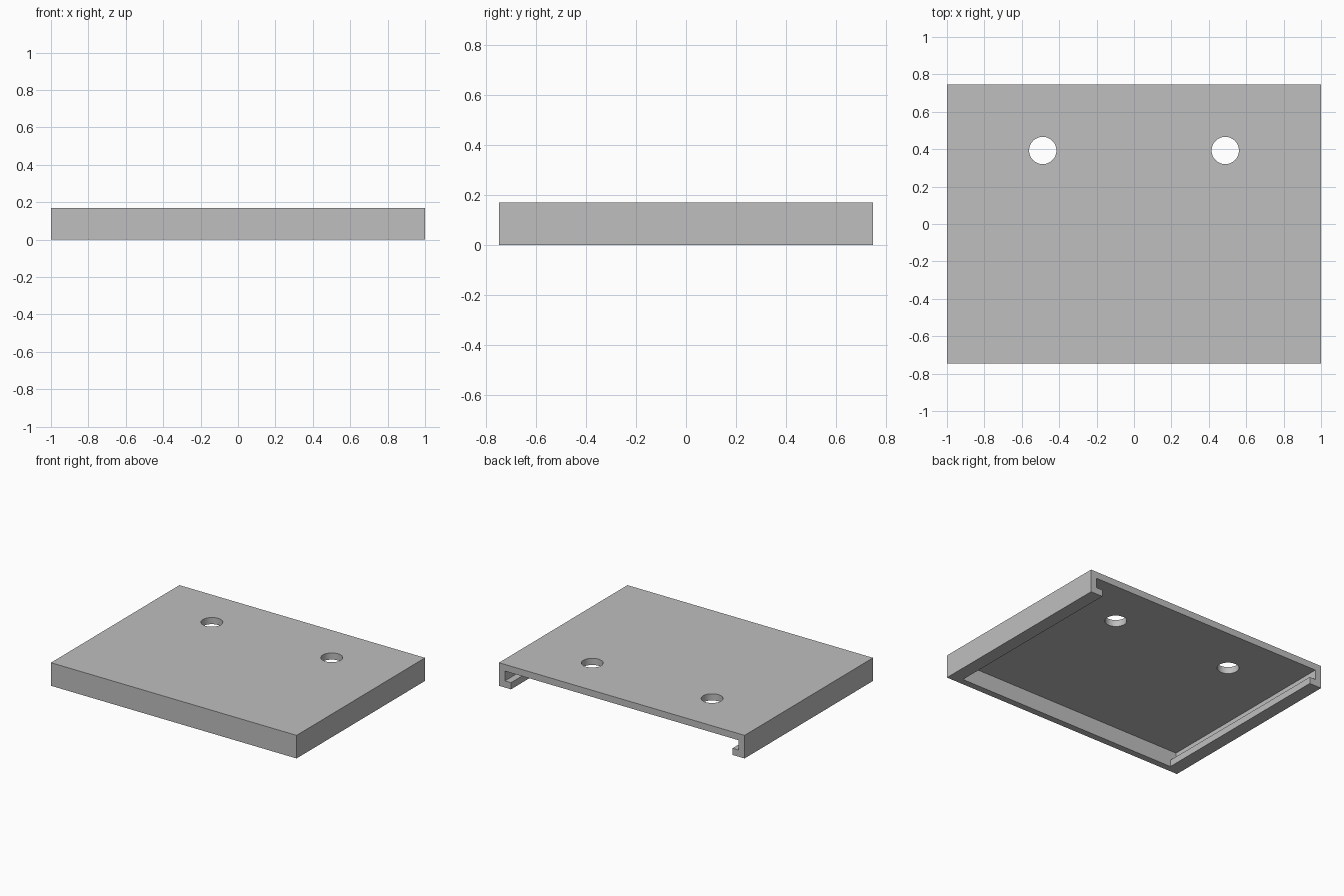
import bpy
import math

if "Cube" in bpy.data.objects:
    bpy.data.objects.remove(bpy.data.objects["Cube"], do_unlink=True)

WIDTH, DEPTH, HEIGHT = 2.0, 1.494, 0.17
WALL = 0.049          # plate, wall and lip thickness
LIP = 0.098           # reach of the side lips from the outer face
HOLE_X, HOLE_Y, HOLE_R = 0.488, 0.393, 0.073

grey = bpy.data.materials.new("plain grey")
grey.use_nodes = True
grey.diffuse_color = (0.52, 0.52, 0.52, 1)
grey.node_tree.nodes["Principled BSDF"].inputs["Base Color"].default_value = grey.diffuse_color


def box(name, low, high):
    """Axis-aligned box between two corners."""
    centre = [(a + b) / 2 for a, b in zip(low, high)]
    bpy.ops.mesh.primitive_cube_add(size=1, location=centre)
    obj = bpy.context.object
    obj.name = name
    obj.scale = [b - a for a, b in zip(low, high)]
    bpy.ops.object.transform_apply(location=True, rotation=False, scale=True)
    return obj


def cut(target, cutter):
    """Subtract the cutter from the target, then discard it."""
    cutter.hide_render = True
    mod = target.modifiers.new("cut", 'BOOLEAN')
    mod.operation = 'DIFFERENCE'
    mod.solver = 'EXACT'
    mod.object = cutter
    bpy.context.view_layer.objects.active = target
    bpy.ops.object.modifier_apply(modifier=mod.name)
    bpy.data.objects.remove(cutter, do_unlink=True)


half_w, half_d = WIDTH / 2, DEPTH / 2
front_inner, past_back = -half_d + WALL, half_d + WALL

# Solid cover body
cover = box("slide_on_cover", (-half_w, -half_d, 0), (half_w, half_d, HEIGHT))
cover.data.materials.append(grey)

# Slot between the side lips and the plate, open at the back
cut(cover, box("slot_cutter", (-half_w + WALL, front_inner, WALL),
               (half_w - WALL, past_back, HEIGHT - WALL)))

# Opening between the lips, through the underside
cut(cover, box("opening_cutter", (-half_w + LIP, front_inner, -WALL),
               (half_w - LIP, past_back, HEIGHT / 2)))

# Two round holes through the plate
for side in (-1, 1):
    bpy.ops.mesh.primitive_cylinder_add(vertices=48, radius=HOLE_R, depth=HEIGHT,
                                        location=(side * HOLE_X, HOLE_Y, HEIGHT))
    cut(cover, bpy.context.object)

bpy.ops.object.select_all(action='DESELECT')
cover.select_set(True)
bpy.context.view_layer.objects.active = cover
bpy.ops.object.shade_smooth_by_angle(angle=math.radians(30))
